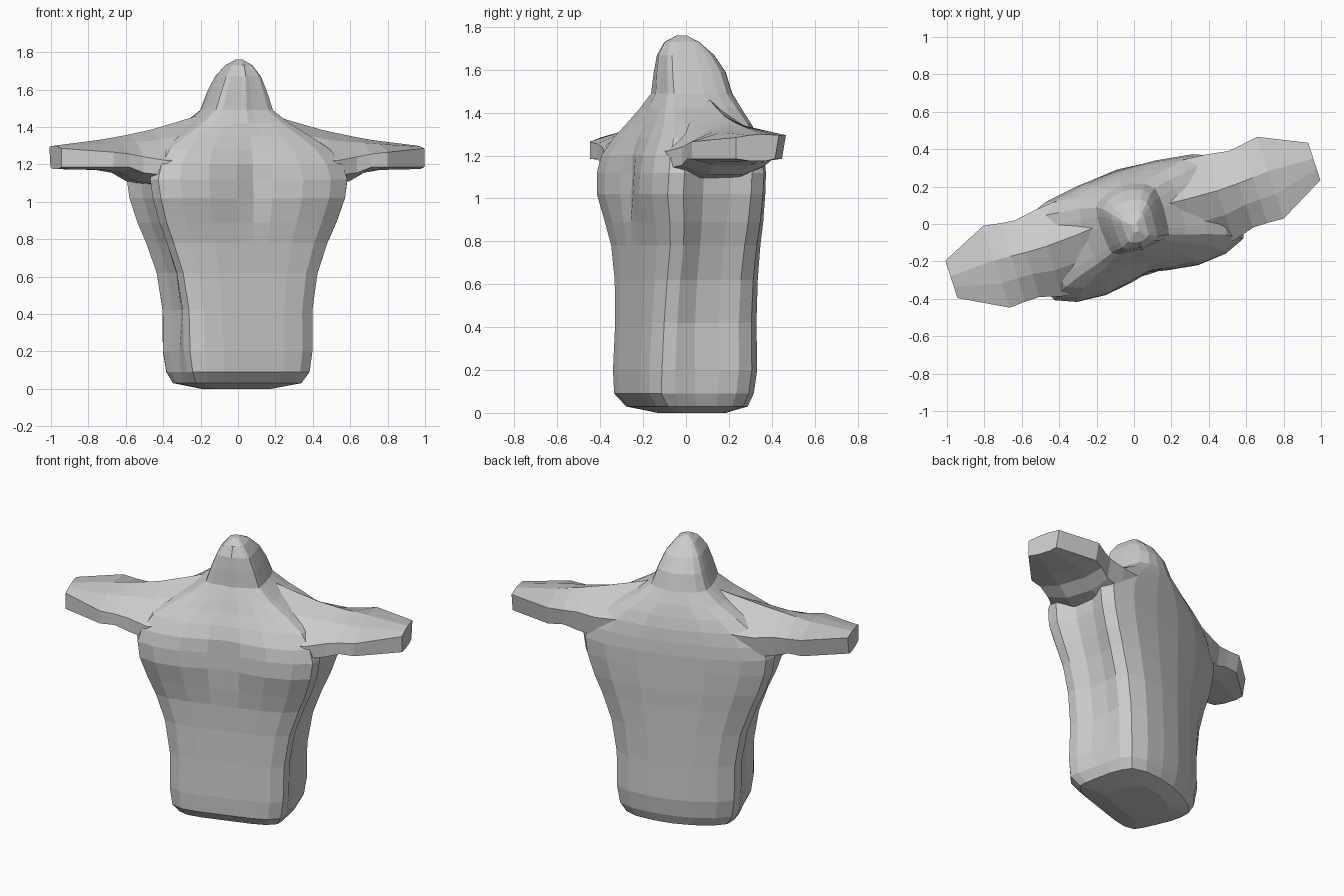
import bpy, bmesh, math
from mathutils import Matrix

if "Cube" in bpy.data.objects:
    bpy.data.objects.remove(bpy.data.objects["Cube"])

TURN = Matrix.Rotation(math.radians(18), 4, 'Z')


def loft(name, rings):
    """Skin a list of equal-length closed rings and cap both ends."""
    bm = bmesh.new()
    rows = [[bm.verts.new(p) for p in ring] for ring in rings]
    n = len(rows[0])
    for low, high in zip(rows, rows[1:]):
        for i in range(n):
            j = (i + 1) % n
            bm.faces.new((low[i], low[j], high[j], high[i]))
    bm.faces.new(rows[0][::-1])
    bm.faces.new(rows[-1])
    bmesh.ops.recalc_face_normals(bm, faces=bm.faces)
    bm.transform(TURN)
    mesh = bpy.data.meshes.new(name)
    bm.to_mesh(mesh)
    bm.free()
    obj = bpy.data.objects.new(name, mesh)
    bpy.context.collection.objects.link(obj)
    return obj


def body_ring(z, a, f, s, b, g):
    """a half width, f front depth, s sternum dip, b back depth, g side hollow."""
    half = [(0, -f * s), (.17, -f * (s + 1) / 2), (.45, -f), (.72, -f * .96),
            (.90, -f * .82), (.94, -f * .6), (g, -f * .25), (g + .03, b * .15),
            (.985, b * .45), (.93, b * .68), (.7, b * .86), (.36, b * .96), (0, b)]
    pts = half + [(-u, v) for u, v in half[-2:0:-1]]
    return [(u * a, v, z) for u, v in pts]


# Torso with neck and head stub: z, width, front, sternum, back, hollow
torso = loft("torso", [body_ring(*r) for r in [
    (0.00, .18, .10, 1, .18, .98),
    (0.03, .330, .225, 1, .265, .97),
    (0.09, .365, .278, 1, .29, .95),
    (0.20, .382, .280, 1, .305, .92),
    (0.42, .385, .268, 1, .300, .89),
    (0.62, .420, .262, 1, .298, .88),
    (0.78, .480, .265, 1, .297, .87),
    (0.89, .530, .285, .95, .300, .87),
    (1.02, .575, .315, .85, .300, .87),
    (1.12, .590, .312, .84, .300, .87),
    (1.20, .565, .295, .89, .295, .89),
    (1.28, .500, .252, .94, .285, .93),
    (1.35, .390, .208, .98, .268, .97),
    (1.42, .270, .170, 1.05, .245, .97),
    (1.49, .178, .135, 1.1, .215, .97),
    (1.59, .142, .130, 1.1, .185, .97),
    (1.67, .108, .122, 1.1, .130, .97),
    (1.73, .062, .095, 1.1, .060, .97),
    (1.76, .015, .045, 1.0, .000, .97)]])


def arm_ring(x, y0, y1, zb, ze, z0, z1, zt):
    """Slab section: bottom, lower edge, front and back upper edge, top heights."""
    w = y1 - y0
    return [(x, y0, ze), (x, y0, z0), (x, y0 + w * .3, (z0 + zt * 2) / 3),
            (x, y0 + w * .58, zt), (x, y1, z1), (x, y1 - .02, ze),
            (x, y0 + w * .7, zb), (x, y0 + w * .3, zb)]


# Outstretched arm stubs, mirrored from one side
side = [arm_ring(*r) for r in [
    (.12, -.20, .24, 1.12, 1.18, 1.30, 1.33, 1.49),
    (.30, -.25, .25, 1.10, 1.15, 1.23, 1.28, 1.435),
    (.48, -.25, .235, 1.09, 1.14, 1.22, 1.27, 1.385),
    (.60, -.215, .215, 1.11, 1.155, 1.24, 1.28, 1.36),
    (.68, -.215, .225, 1.155, 1.185, 1.255, 1.285, 1.345),
    (.77, -.22, .24, 1.17, 1.185, 1.265, 1.295, 1.33),
    (1.02, -.085, .125, 1.175, 1.185, 1.285, 1.295, 1.30)]]
mirror = [[(-x, y, z) for x, y, z in ring] for ring in side[::-1]]
arms = loft("arms", mirror + side)

# Fuse the arms into the torso
mod = torso.modifiers.new("fuse", 'BOOLEAN')
mod.operation = 'UNION'
mod.solver = 'EXACT'
mod.object = arms
bpy.context.view_layer.objects.active = torso
torso.select_set(True)
bpy.ops.object.modifier_apply(modifier=mod.name)
bpy.data.objects.remove(arms)
